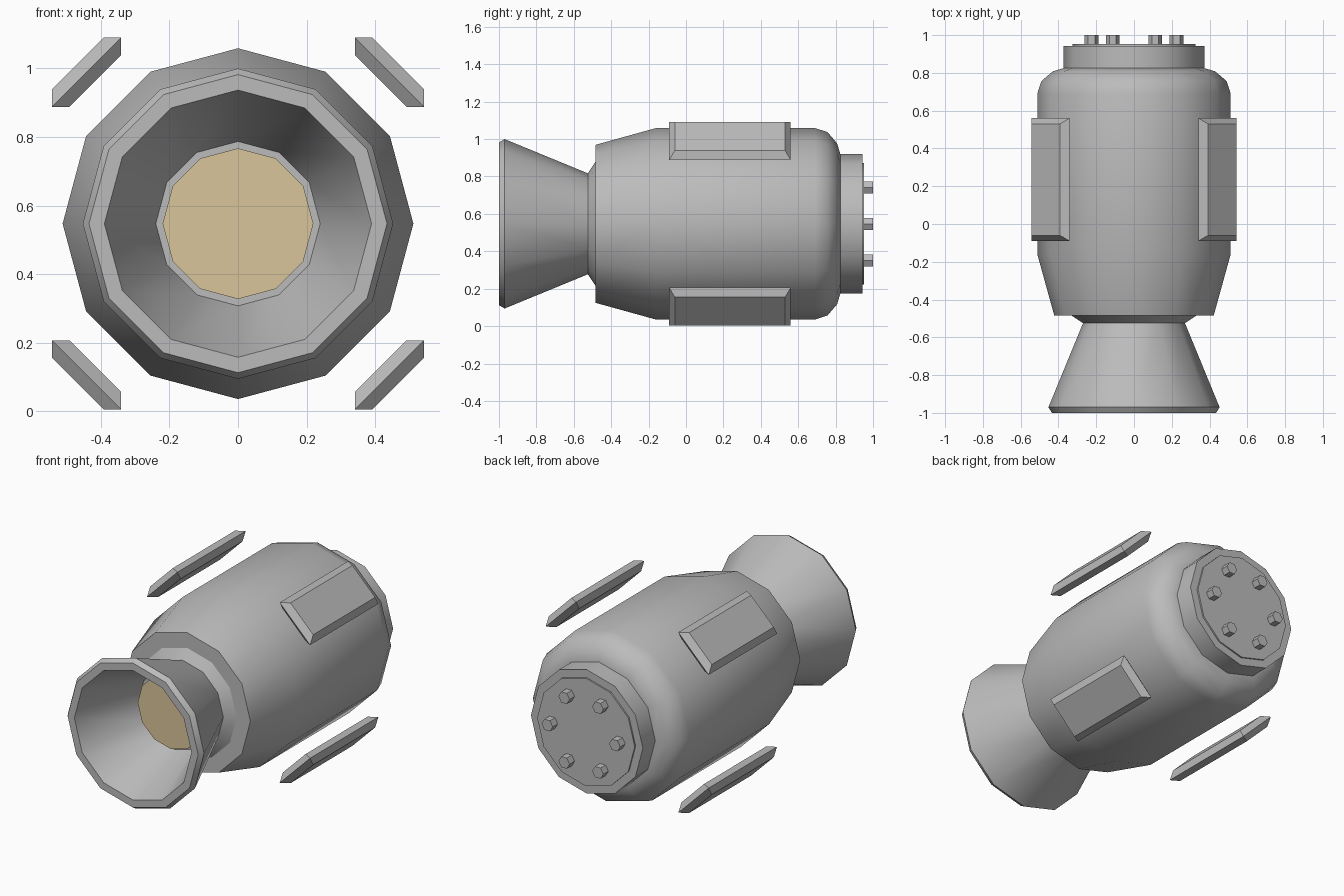
import bpy, bmesh, math
from mathutils import Matrix, Vector

if "Cube" in bpy.data.objects:
    bpy.data.objects.remove(bpy.data.objects["Cube"], do_unlink=True)

AXIS_Z = 0.547   # height of the long axis


def make_material(name, rgb):
    mat = bpy.data.materials.new(name)
    mat.use_nodes = True
    mat.diffuse_color = (*rgb, 1)
    mat.node_tree.nodes["Principled BSDF"].inputs["Base Color"].default_value = (*rgb, 1)
    return mat


grey = make_material("hull_grey", (0.5, 0.5, 0.5))
gold = make_material("pale_gold", (0.70, 0.56, 0.32))


def finish(name, bm, mat):
    """Turn a bmesh into a shaded object."""
    bmesh.ops.recalc_face_normals(bm, faces=bm.faces)
    mesh = bpy.data.meshes.new(name)
    bm.to_mesh(mesh)
    bm.free()
    mesh.materials.append(mat)
    obj = bpy.data.objects.new(name, mesh)
    bpy.context.collection.objects.link(obj)
    bpy.ops.object.select_all(action='DESELECT')
    obj.select_set(True)
    bpy.context.view_layer.objects.active = obj
    bpy.ops.object.shade_smooth_by_angle(angle=math.radians(32))
    return obj


def lathe(name, profile, mat, sides=12, centre=(0, AXIS_Z), loop=False):
    """Revolve (y, radius) points about a line along y; cap the ends or join them."""
    bm = bmesh.new()
    rings = []
    for y, r in profile:
        angles = [math.tau * i / sides for i in range(sides)]
        rings.append([bm.verts.new((centre[0] + r * math.cos(a), y,
                                    centre[1] + r * math.sin(a))) for a in angles])
    pairs = list(zip(rings, rings[1:]))
    if loop:
        pairs.append((rings[-1], rings[0]))
    else:
        bm.faces.new(rings[0])
        bm.faces.new(rings[-1])
    for a, b in pairs:
        for i in range(sides):
            j = (i + 1) % sides
            bm.faces.new((a[i], a[j], b[j], b[i]))
    return finish(name, bm, mat)


# Main tank with tapered front and rounded rear shoulder
lathe("tank_body", [(-0.525, 0.27), (-0.485, 0.33), (-0.485, 0.422), (-0.16, 0.512),
                    (0.69, 0.512), (0.757, 0.49), (0.808, 0.43), (0.825, 0.373)], grey)

# Hollow nozzle bell with a thick rim
lathe("nozzle_bell", [(-0.525, 0.27), (-0.97, 0.453), (-1.0, 0.435), (-1.0, 0.39),
                      (-0.6, 0.24), (-0.6, 0.2), (-0.525, 0.2)], grey, loop=True)
lathe("nozzle_glow_disc", [(-0.64, 0.22), (-0.56, 0.22)], gold)

# Rear collar, end plate and ring of bolts
lathe("rear_collar", [(0.80, 0.373), (0.943, 0.373)], grey)
lathe("end_plate", [(0.93, 0.325), (0.952, 0.325)], grey)
for i in range(6):
    a = math.tau * i / 6
    lathe(f"bolt_{i + 1}", [(0.94, 0.037), (1.0, 0.037)], grey, sides=6,
          centre=(0.225 * math.cos(a), AXIS_Z + 0.225 * math.sin(a)))


def side_panel(name, angle):
    """Floating slab with bevels on both faces; local x points away from the axis."""
    bm = bmesh.new()
    layers = []
    for depth, half_w, half_l in ((-0.036, 0.107, 0.295), (0, 0.143, 0.325), (0.036, 0.107, 0.295)):
        layers.append([bm.verts.new((0.625 + depth, sl * half_l, sw * half_w))
                       for sl, sw in ((-1, -1), (1, -1), (1, 1), (-1, 1))])
    bm.faces.new(layers[0])
    bm.faces.new(layers[-1])
    for a, b in zip(layers, layers[1:]):
        for i in range(4):
            j = (i + 1) % 4
            bm.faces.new((a[i], a[j], b[j], b[i]))
    place = Matrix.Translation(Vector((0, 0.235, AXIS_Z))) @ Matrix.Rotation(-angle, 4, 'Y')
    bm.transform(place)
    finish(name, bm, grey)


# Four panels on the diagonals
for i, label in enumerate(("upper_left", "upper_right", "lower_right", "lower_left")):
    side_panel(f"{label}_panel", math.radians(45 + 90 * i))
